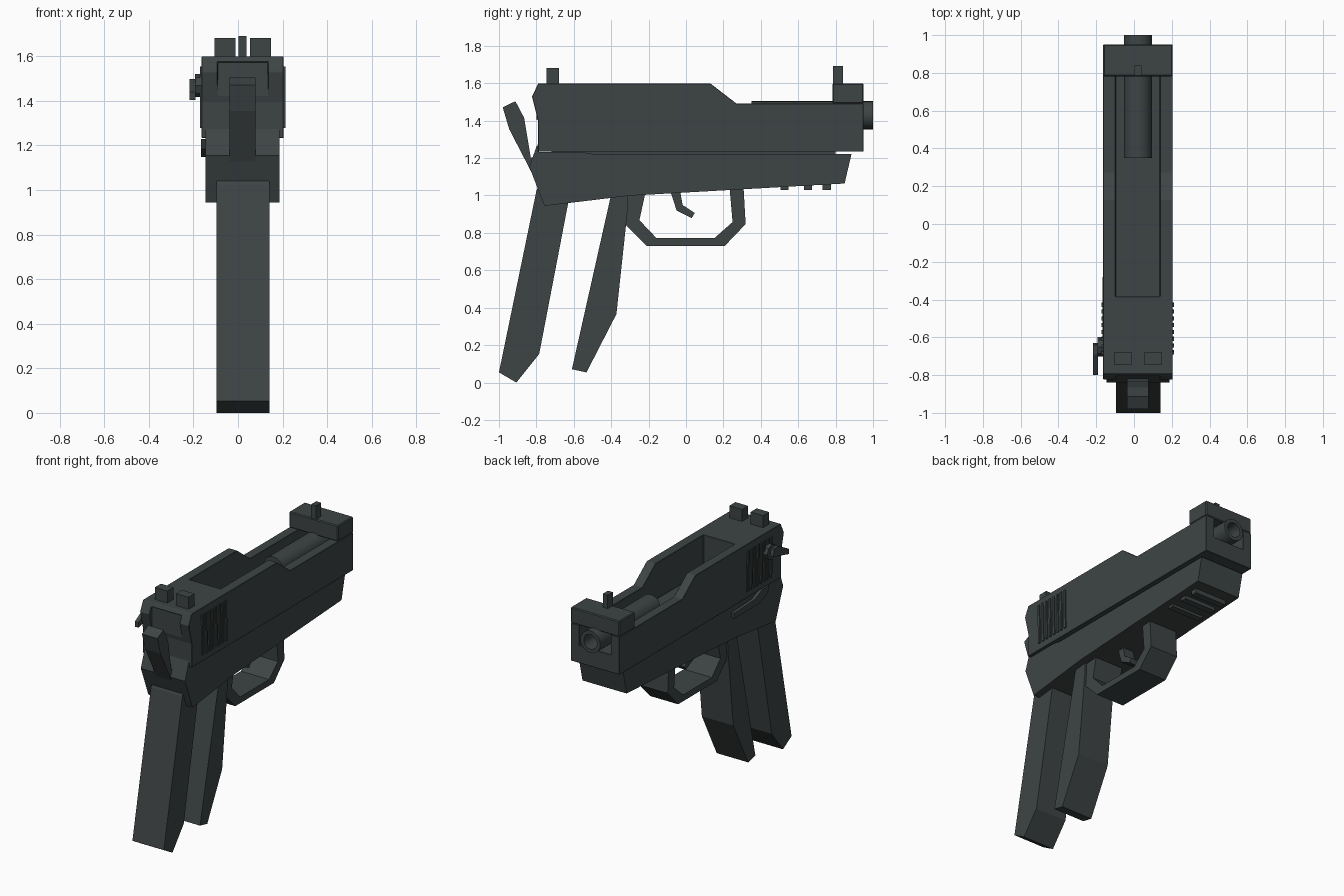
import bpy, bmesh, math
from mathutils import Matrix, Vector

if "Cube" in bpy.data.objects:
    bpy.data.objects.remove(bpy.data.objects["Cube"])

XC = 0.021  # middle plane of the body

mat = bpy.data.materials.new("dark gunmetal")
mat.diffuse_color = (0.048, 0.058, 0.058, 1)
mat.use_nodes = True
mat.node_tree.nodes["Principled BSDF"].inputs["Base Color"].default_value = mat.diffuse_color


def finish(name, bm):
    bmesh.ops.recalc_face_normals(bm, faces=bm.faces)
    me = bpy.data.meshes.new(name)
    bm.to_mesh(me)
    bm.free()
    me.materials.append(mat)
    ob = bpy.data.objects.new(name, me)
    bpy.context.collection.objects.link(ob)
    return ob


def plate(name, pts, x0, x1):
    """Side profile of (y, z) points extruded from x0 to x1."""
    bm = bmesh.new()
    f = bm.faces.new([bm.verts.new((x0, y, z)) for y, z in pts])
    r = bmesh.ops.extrude_face_region(bm, geom=[f])
    vs = [v for v in r["geom"] if isinstance(v, bmesh.types.BMVert)]
    bmesh.ops.translate(bm, verts=vs, vec=(x1 - x0, 0, 0))
    return finish(name, bm)


def box(name, x0, x1, y0, y1, z0, z1):
    return plate(name, [(y0, z0), (y1, z0), (y1, z1), (y0, z1)], x0, x1)


def apply_mods(ob):
    bpy.context.view_layer.objects.active = ob
    for m in list(ob.modifiers):
        bpy.ops.object.modifier_apply(modifier=m.name)


def bevel(ob, w):
    m = ob.modifiers.new("bevel", "BEVEL")
    m.width = w
    m.segments = 1
    m.limit_method = "ANGLE"


def cut(ob, cutter):
    m = ob.modifiers.new("cut", "BOOLEAN")
    m.operation = "DIFFERENCE"
    m.solver = "EXACT"
    m.object = cutter
    apply_mods(ob)
    bpy.data.objects.remove(cutter)


# slide with open channel and recessed rear
slide = plate("slide", [(-0.79, 1.24), (0.95, 1.24), (0.95, 1.497), (0.27, 1.497),
                        (0.13, 1.605), (-0.79, 1.605), (-0.823, 1.535), (-0.79, 1.40)],
              -0.163, 0.205)
cut(slide, box("channel_cutter", -0.098, 0.138, -0.385, 1.1, 1.36, 1.8))
cut(slide, box("rear_cutter", -0.092, 0.135, -1.0, -0.797, 1.42, 1.58))
bevel(slide, 0.006)
apply_mods(slide)

# front bridge of the slide
cap = box("slide_front_bridge", -0.163, 0.205, 0.782, 0.95, 1.497, 1.605)
bevel(cap, 0.006)
apply_mods(cap)

# barrel with bore
bm = bmesh.new()
prof = [(0, .35), (.075, .35), (.075, 1.0), (.05, 1.0), (.05, .82), (0, .82)]
vs = [bm.verts.new((XC + r, y, 1.435)) for r, y in prof]
es = [bm.edges.new(p) for p in zip(vs, vs[1:])]
bmesh.ops.spin(bm, geom=vs + es, cent=(XC, 0, 1.435), axis=(0, 1, 0),
               angle=math.tau, steps=24, use_duplicate=False)
bmesh.ops.remove_doubles(bm, verts=bm.verts, dist=1e-4)
barrel = finish("barrel", bm)
bpy.ops.object.select_all(action="DESELECT")
barrel.select_set(True)
bpy.context.view_layer.objects.active = barrel
bpy.ops.object.shade_smooth_by_angle(angle=math.radians(35))

# sights
for side, x0, x1 in (("left", -0.105, -0.011), ("right", 0.054, 0.149)):
    box("rear_sight_" + side, x0, x1, -0.745, -0.68, 1.60, 1.687)
box("front_sight", 0.002, 0.039, 0.785, 0.84, 1.60, 1.697)

# raised grip ribs on both sides of the slide
for i in range(8):
    y = -0.69 + i * 0.0359
    pts = [(y, 1.56), (y + 0.016, 1.56), (y + 0.022, 1.285), (y + 0.006, 1.285)]
    plate(f"rib_right_{i}", pts, 0.20, 0.213)
    plate(f"rib_left_{i}", pts, -0.171, -0.158)

# frame
plate("frame", [(-0.795, 1.28), (-0.838, 1.16), (-0.757, 0.95), (-0.30, 1.005),
                (0.848, 1.07), (0.885, 1.228), (-0.50, 1.228), (-0.56, 1.238),
                (-0.785, 1.238)], -0.146, 0.187)
# inner rail joining slide and frame
box("slide_rail", -0.09, 0.132, -0.72, 0.80, 1.20, 1.26)

# accessory rail bars
for i, y in enumerate((0.505, 0.63, 0.73)):
    box(f"rail_bar_{i}", -0.10, 0.142, y, y + 0.044, 1.035, 1.09)

# hammer
plate("hammer", [(-0.98, 1.477), (-0.912, 1.51), (-0.865, 1.42), (-0.83, 1.21),
                 (-0.77, 1.20), (-0.77, 1.08), (-0.825, 1.128), (-0.945, 1.36)],
      -0.038, 0.078)

# grip back and front halves
plate("grip_back", [(-0.80, 1.03), (-0.78, 1.08), (-0.61, 1.08), (-0.63, 0.965),
                    (-0.785, 0.158), (-0.907, 0.006), (-1.0, 0.06)], -0.096, 0.141)
plate("grip_front", [(-0.39, 1.06), (-0.31, 1.06), (-0.313, 0.92), (-0.372, 0.372),
                     (-0.532, 0.06), (-0.61, 0.077), (-0.405, 0.99)], -0.096, 0.141)

# trigger guard
plate("trigger_guard", [(-0.33, 1.03), (-0.325, 0.85), (-0.21, 0.735), (0.206, 0.735),
                        (0.319, 0.853), (0.307, 1.06), (0.232, 1.06), (0.249, 0.864),
                        (0.152, 0.778), (-0.158, 0.778), (-0.249, 0.874), (-0.215, 1.03)],
      -0.085, 0.127)

# trigger
plate("trigger", [(-0.09, 1.05), (-0.05, 0.925), (0.03, 0.885), (0.047, 0.912),
                  (-0.018, 0.955), (-0.035, 1.05)], -0.02, 0.062)

# safety knob and lever on the left side
bm = bmesh.new()
bmesh.ops.create_cone(bm, cap_ends=True, segments=8, radius1=0.052, radius2=0.052,
                      depth=0.035, matrix=Matrix.Translation(Vector((-0.176, -0.65, 1.475)))
                      @ Matrix.Rotation(math.pi / 2, 4, "Y"))
finish("safety_knob", bm)
plate("safety_lever", [(-0.80, 1.41), (-0.80, 1.445), (-0.69, 1.505), (-0.64, 1.505),
                       (-0.63, 1.455), (-0.69, 1.44)], -0.218, -0.19)

# slide release on the left side of the frame
plate("slide_release", [(-0.28, 1.155), (-0.28, 1.19), (-0.50, 1.20), (-0.58, 1.235),
                        (-0.66, 1.235), (-0.64, 1.19), (-0.56, 1.155)], -0.167, -0.14)

# settle the model exactly on the ground
low = min((o.matrix_world @ v.co).z for o in bpy.data.objects for v in o.data.vertices)
for o in bpy.data.objects:
    o.location.z -= low
